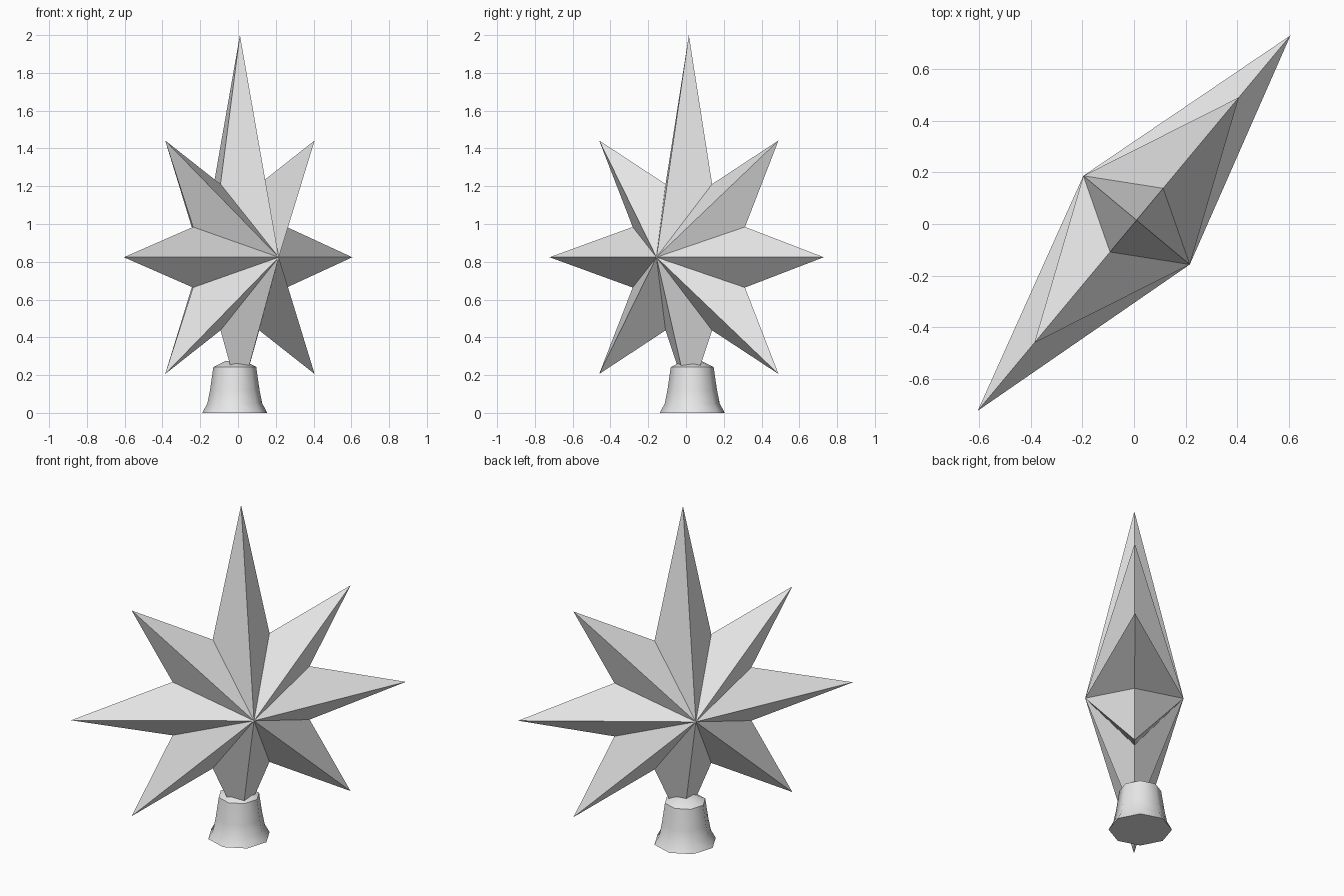
import bpy, bmesh, math
from mathutils import Vector

cube = bpy.data.objects.get("Cube")
if cube:
    bpy.data.objects.remove(cube)

# Single flat grey for the whole ornament
grey = bpy.data.materials.new("light_grey")
grey.use_nodes = True
colour = (0.8, 0.8, 0.8, 1)
grey.diffuse_color = colour
grey.node_tree.nodes["Principled BSDF"].inputs["Base Color"].default_value = colour

SPAN = Vector((0.64, 0.768, 0))      # direction across the star
NORMAL = Vector((0.768, -0.64, 0))   # direction the star faces
UP = Vector((0, 0, 1))


def make_object(name, bm):
    bmesh.ops.recalc_face_normals(bm, faces=bm.faces)
    mesh = bpy.data.meshes.new(name)
    bm.to_mesh(mesh)
    bm.free()
    mesh.materials.append(grey)
    obj = bpy.data.objects.new(name, mesh)
    bpy.context.collection.objects.link(obj)
    return obj


def build_star():
    centre = Vector((0.01, 0.015, 0.824))
    # Tip lengths anticlockwise from the +span side: side, diagonal, top, ...
    tips = [0.93, 0.874, 1.176, 0.874, 0.96, 0.874, 0.755, 0.874]
    valley, depth = 0.419, 0.268
    bm = bmesh.new()
    ring = []
    for i in range(16):
        a = i * math.pi / 8
        r = valley if i % 2 else tips[i // 2]
        ring.append(bm.verts.new(centre + r * (math.cos(a) * SPAN + math.sin(a) * UP)))
    for side in (1, -1):
        apex = bm.verts.new(centre + side * depth * NORMAL)
        for i in range(16):
            bm.faces.new((apex, ring[i], ring[(i + 1) % 16]))
    return make_object("star", bm)


def build_socket():
    centre = Vector((-0.017, 0.033, 0))
    # Flared eight-sided bell: radius, height
    profile = [(0.173, 0), (0.146, 0.05), (0.132, 0.12), (0.114, 0.243), (0.05, 0.275)]
    bm = bmesh.new()
    rings = []
    for r, z in profile:
        rings.append([bm.verts.new(centre + z * UP + r * (
            math.cos(k * math.pi / 4) * SPAN + math.sin(k * math.pi / 4) * NORMAL))
            for k in range(8)])
    for low, high in zip(rings, rings[1:]):
        for k in range(8):
            n = (k + 1) % 8
            bm.faces.new((low[k], low[n], high[n], high[k]))
    bm.faces.new(rings[0])
    bm.faces.new(rings[-1])
    return make_object("socket", bm)


build_star()
socket = build_socket()
bpy.ops.object.select_all(action="DESELECT")
socket.select_set(True)
bpy.context.view_layer.objects.active = socket
bpy.ops.object.shade_smooth_by_angle(angle=math.radians(50))
